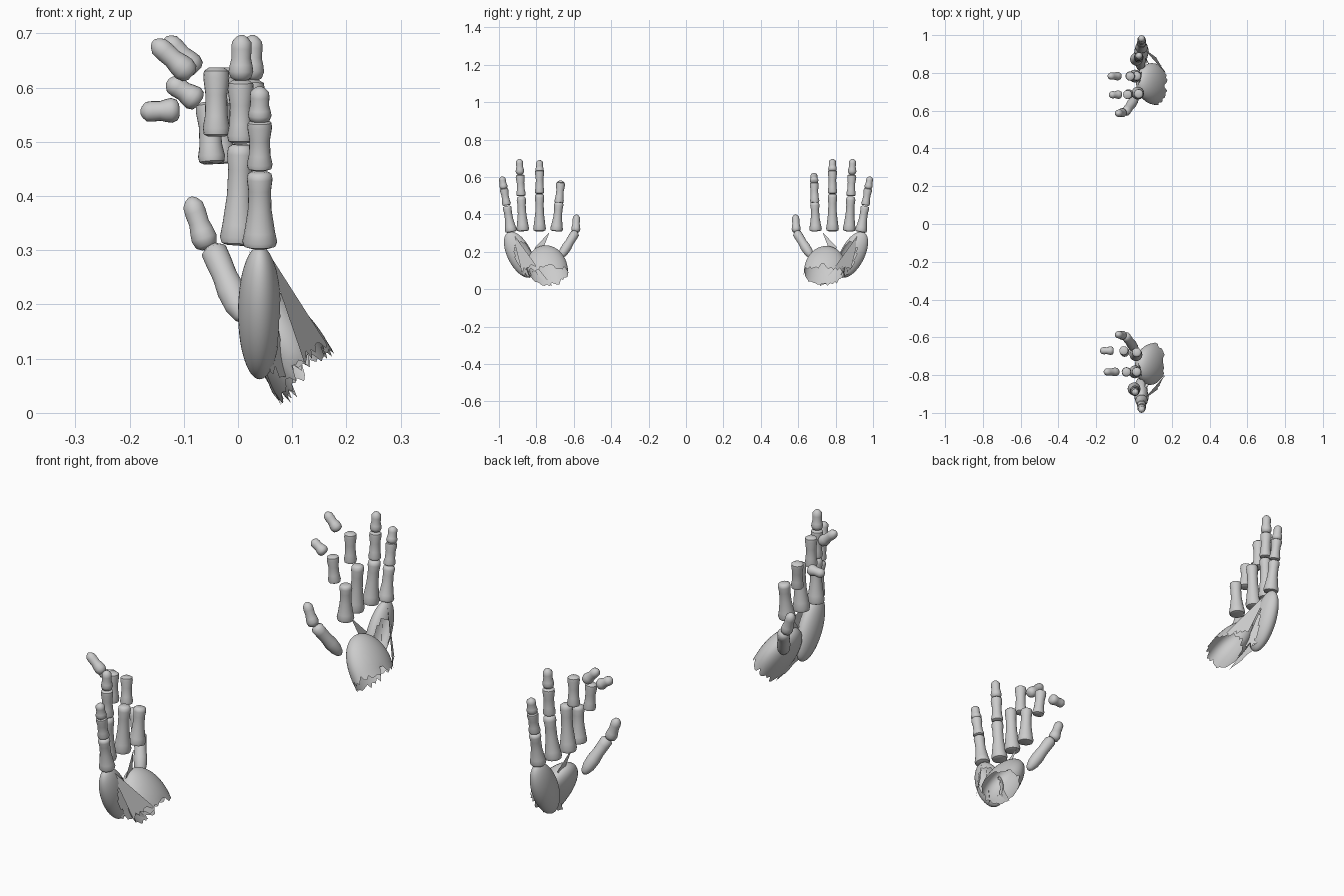
import bpy, bmesh, math, random
from mathutils import Vector

random.seed(4)
if "Cube" in bpy.data.objects:
    bpy.data.objects.remove(bpy.data.objects["Cube"], do_unlink=True)

bone = bpy.data.materials.new("bone_grey")
bone.use_nodes = True
bone.diffuse_color = (0.6, 0.6, 0.6, 1)
bone.node_tree.nodes["Principled BSDF"].inputs["Base Color"].default_value = (0.6, 0.6, 0.6, 1)


def finish(bm, name, angle=50):
    bmesh.ops.recalc_face_normals(bm, faces=bm.faces)
    mesh = bpy.data.meshes.new(name)
    bm.to_mesh(mesh)
    bm.free()
    mesh.materials.append(bone)
    obj = bpy.data.objects.new(name, mesh)
    bpy.context.collection.objects.link(obj)
    bpy.ops.object.select_all(action="DESELECT")
    obj.select_set(True)
    bpy.context.view_layer.objects.active = obj
    bpy.ops.object.shade_smooth_by_angle(angle=math.radians(angle))
    return obj


def skin_rings(bm, rings):
    for low, high in zip(rings, rings[1:]):
        for i in range(len(low)):
            j = (i + 1) % len(low)
            bm.faces.new((low[i], low[j], high[j], high[i]))


# Radius profiles along a bone: (fraction of length, radius)
KNUCKLE = [(0, .022), (.02, .031), (.08, .034), (.2, .030), (.5, .023),
           (.75, .022), (.9, .025), (.97, .023), (1, .015)]
MIDDLE = [(0, .016), (.03, .023), (.12, .025), (.3, .021), (.6, .020),
          (.85, .024), (.95, .023), (1, .014)]
TIP = [(0, .010), (.06, .019), (.2, .023), (.35, .021), (.5, .018),
       (.7, .019), (.85, .018), (.95, .011), (1, .004)]
THUMB = [(0, .006), (.06, .014), (.2, .021), (.4, .023), (.6, .020),
         (.8, .021), (.93, .021), (1, .010)]


def phalanx(name, start, end, profile, scale=1.0, sides=20):
    start, end = Vector(start), Vector(end)
    turn = (end - start).to_track_quat("Z", "Y")
    bm = bmesh.new()
    rings = []
    for t, r in profile:
        mid = start.lerp(end, t)
        rings.append([bm.verts.new(mid + turn @ Vector((
            r * scale * math.cos(math.tau * i / sides),
            r * scale * math.sin(math.tau * i / sides), 0))) for i in range(sides)])
    skin_rings(bm, rings)
    bm.faces.new(rings[0][::-1])
    bm.faces.new(rings[-1])
    finish(bm, name)


def thumb_mound(name, s, slope, x):
    # Hollow dome with a torn rim at the wrist, lowest on the thumb side
    axis = Vector((slope, -s * .17, -.83)).normalized()
    side = axis.cross(Vector((.82, 0, slope))).normalized()
    side *= s * math.copysign(1, side.y)
    out = side.cross(axis)
    out *= math.copysign(1, out.x)
    centre = Vector((x, s * .742, .115))
    bm = bmesh.new()
    rings, steps, sides = [], 14, 48
    for k in range(steps + 1):
        t = k / steps
        phi = math.radians(3 + 99 * t)
        ring = []
        for i in range(sides):
            a = math.tau * i / sides
            drop = -.135 * math.cos(phi) + max(0, -math.sin(a)) * .035 * t ** 3
            drop -= math.cos(a) * .012 * t ** 3
            if k == steps:
                drop += random.uniform(-.012, .02)
            ring.append(bm.verts.new(centre + axis * drop + math.sin(phi) * (
                side * .108 * math.cos(a) + out * .062 * math.sin(a))))
        rings.append(ring)
    skin_rings(bm, rings)
    bm.faces.new(rings[0])
    finish(bm, name, 80)


def palm_edge(name, s):
    # Long shell under the little finger, open towards the back of the hand
    long_axis, wide = Vector((0, -s * .45, -.89)), Vector((0, s * .89, -.45))
    centre, opening = Vector((.04, s * .89, .185)), Vector((.85, -s * .5, -.1))
    bm = bmesh.new()
    bmesh.ops.create_uvsphere(bm, u_segments=40, v_segments=28, radius=1)
    torn = []
    for v in bm.verts:
        x, y, z = v.co
        v.co = Vector((x, 0, 0)) + wide * y + long_axis * z
    for f in bm.faces:
        if f.calc_center_median().normalized().dot(opening) > .68 + random.uniform(-.05, .05):
            torn.append(f)
    bmesh.ops.delete(bm, geom=torn, context="FACES")
    for v in bm.verts:
        p = v.co.copy()
        v.co = (centre + Vector((p.x * .04, 0, 0))
                + wide * p.dot(wide) * .065 + long_axis * p.dot(long_axis) * .135)
    finish(bm, name, 80)


def torn_sheet(name, apex, left, right, teeth, jag):
    # Thin fan from a knuckle to a ragged lower edge
    apex, left, right = Vector(apex), Vector(left), Vector(right)
    bm = bmesh.new()
    top = bm.verts.new(apex)
    edge = []
    for i in range(teeth + 1):
        p = left.lerp(right, i / teeth)
        edge.append(bm.verts.new(p + (p - apex).normalized() * random.uniform(-jag, jag)))
    for a, b in zip(edge, edge[1:]):
        bm.faces.new((top, a, b))
    finish(bm, name)


# Finger rows: side position, lean, thickness, then (x, z) bone ends
def fingers(curl, shift, index_lean):
    ring_x = .005 + shift
    return {
        "little": (.935, .17, .95, [(.04, .305), (.04, .445), (.04, .448), (.04, .54),
                                    (.04, .535), (.04, .602)]),
        "ring": (.872, .05, 1, [(shift * .6, .31), (ring_x, .495), (ring_x, .498),
                                (ring_x, .614), (ring_x, .613), (ring_x + .002, .697)]),
        "middle": (.783, 0, 1, [(.005, .31), (.015, .51), (-.04 + shift, .51),
                                (-.04 + shift, .637)] + curl[0]),
        "index": (.693, index_lean, 1, [(.01 + shift / 2, .31), (.015 + shift / 2, .465),
                                        (-.048 + shift, .46), (-.055 + shift, .573)] + curl[1]),
    }


# Side, fingers, slope and depth of the thumb mound
hands = {
    "right": (-1, fingers([[(-.085, .622), (-.157, .686)],
                           [(-.108, .559), (-.18, .555)]], 0, -.09), .5, .092),
    "left": (1, fingers([[(-.075, .63), (-.135, .692)],
                         [(-.07, .573), (-.13, .613)]], .02, -.03), .57, .102),
}

for hand, (s, rows, slope, depth) in hands.items():
    for finger, (side, lean, size, ends) in rows.items():
        for k, (part, profile) in enumerate(
                [("knuckle_bone", KNUCKLE), ("middle_bone", MIDDLE), ("tip_bone", TIP)]):
            pts = [(x, s * (side + lean * (z - .31)), z) for x, z in ends[2 * k:2 * k + 2]]
            phalanx(f"{hand}_{finger}_{part}", *pts, profile, size)
    phalanx(f"{hand}_thumb_bone", (.012, s * .672, .17), (-.048, s * .588, .307), THUMB, 1.15)
    phalanx(f"{hand}_thumb_tip", (-.056, s * .59, .303), (-.088, s * .585, .398), TIP, 1.05)
    thumb_mound(f"{hand}_thumb_mound", s, slope, depth)
    palm_edge(f"{hand}_palm_edge", s)
    torn_sheet(f"{hand}_back_sheet", (.05, s * .93, .305),
               (.165, s * .8, .125), (.12, s * .88, .1), 10, .016)
    torn_sheet(f"{hand}_inner_sheet", (.045, s * .91, .295),
               (.09, s * .83, .08), (.06, s * .87, .07), 6, .015)
    torn_sheet(f"{hand}_palm_bridge", (.02, s * .845, .18),
               (.03, s * .88, .1), (.08, s * .71, .012), 10, .01)
    torn_sheet(f"{hand}_web_spike", (.02, s * .73, .305),
               (.04, s * .81, .22), (.04, s * .77, .2), 3, .004)
